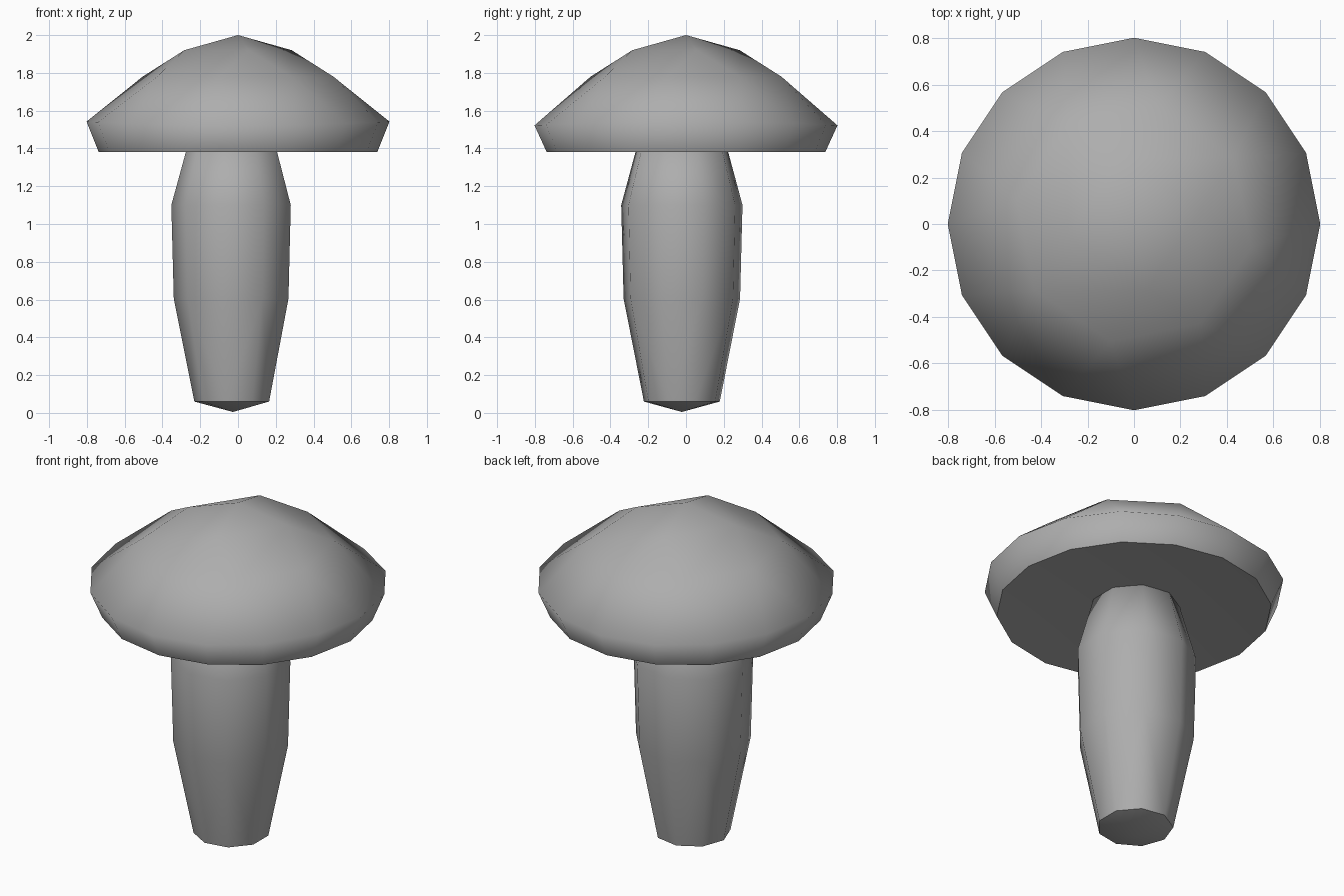
import bpy, bmesh
from math import sin, cos, tau, radians

if "Cube" in bpy.data.objects:
    bpy.data.objects.remove(bpy.data.objects["Cube"])


def ringed_hull(name, rings, center=(0, 0), recess=None):
    """Convex low-poly body from (radius, z, sides, turn, z_wave) rings.
    recess: height of the centre of a hollowed underside."""
    bm = bmesh.new()
    for radius, z, sides, turn, wave in rings:
        for i in range(sides):
            a = tau * i / sides + radians(turn)
            bm.verts.new((center[0] + radius * cos(a), center[1] + radius * sin(a),
                          z + wave * cos(2 * a)))
    bmesh.ops.convex_hull(bm, input=bm.verts[:])
    if recess is not None:
        # replace the flat bottom by a shallow hollow cone
        bottom = [f for f in bm.faces if abs(f.normal.z) > 0.95
                  and f.calc_center_median().z < recess]
        bmesh.ops.delete(bm, geom=bottom, context='FACES')
        rim = [e for e in bm.edges if e.is_boundary]
        hub = bm.verts.new((center[0], center[1], recess))
        for e in rim:
            bm.faces.new((e.verts[0], e.verts[1], hub))
    bmesh.ops.recalc_face_normals(bm, faces=bm.faces[:])
    bm.normal_update()
    # smooth body, crisp edge around the underside
    for f in bm.faces:
        f.smooth = True
    for e in bm.edges:
        under = {f.normal.z < -0.8 for f in e.link_faces}
        e.smooth = len(under) == 1
    mesh = bpy.data.meshes.new(name)
    bm.to_mesh(mesh)
    bm.free()
    mesh.materials.append(grey)
    obj = bpy.data.objects.new(name, mesh)
    bpy.context.collection.objects.link(obj)
    return obj


grey = bpy.data.materials.new("dark_grey")
grey.diffuse_color = (0.42, 0.42, 0.42, 1)
grey.use_nodes = True
grey.node_tree.nodes["Principled BSDF"].inputs["Base Color"].default_value = grey.diffuse_color

# Cap: side count halves towards the peak, hollowed underside
ringed_hull("mushroom_cap", [
    (0.737, 1.38, 16, 0, 0),
    (0.802, 1.532, 16, 0, 0.01),
    (0.515, 1.78, 8, -11.25, 0),
    (0.29, 1.92, 4, 11.25, 0),
    (0.0, 2.0, 1, 0, 0),
], recess=1.44)

# Stem: nine sides, slightly off centre, shallow pointed foot
ringed_hull("mushroom_stem", [
    (0.0, 0.005, 1, 0, 0),
    (0.204, 0.06, 9, 20, 0),
    (0.313, 0.605, 9, 20, 0),
    (0.326, 1.1, 9, 20, 0),
    (0.233, 1.44, 9, 20, 0),
], center=(-0.027, -0.022))
